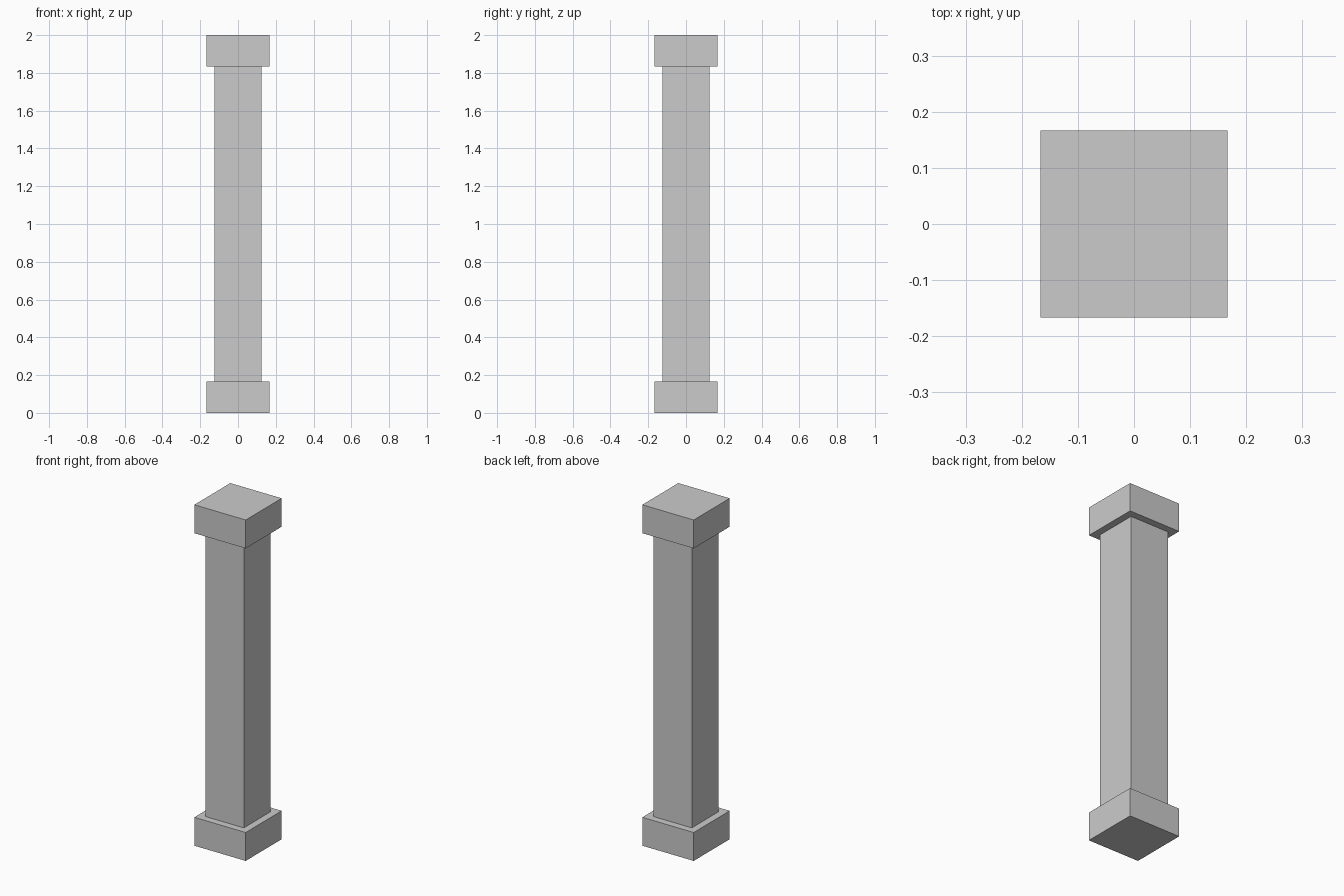
import bpy

if "Cube" in bpy.data.objects:
    bpy.data.objects.remove(bpy.data.objects["Cube"])

HEIGHT = 2.0
BLOCK_W, BLOCK_H = 1 / 3, 1 / 6
SHAFT_W = 0.25


def box(name, width, z0, z1):
    """Square box centred on the z axis, spanning z0 to z1."""
    bpy.ops.mesh.primitive_cube_add(size=1, location=(0, 0, (z0 + z1) / 2))
    obj = bpy.context.object
    obj.name = name
    obj.scale = (width, width, z1 - z0)
    bpy.ops.object.transform_apply(location=False, rotation=False, scale=True)
    return obj


# Base block, square shaft and matching top block
box("base", BLOCK_W, 0, BLOCK_H)
box("shaft", SHAFT_W, BLOCK_H, HEIGHT - BLOCK_H)
box("capital", BLOCK_W, HEIGHT - BLOCK_H, HEIGHT)
